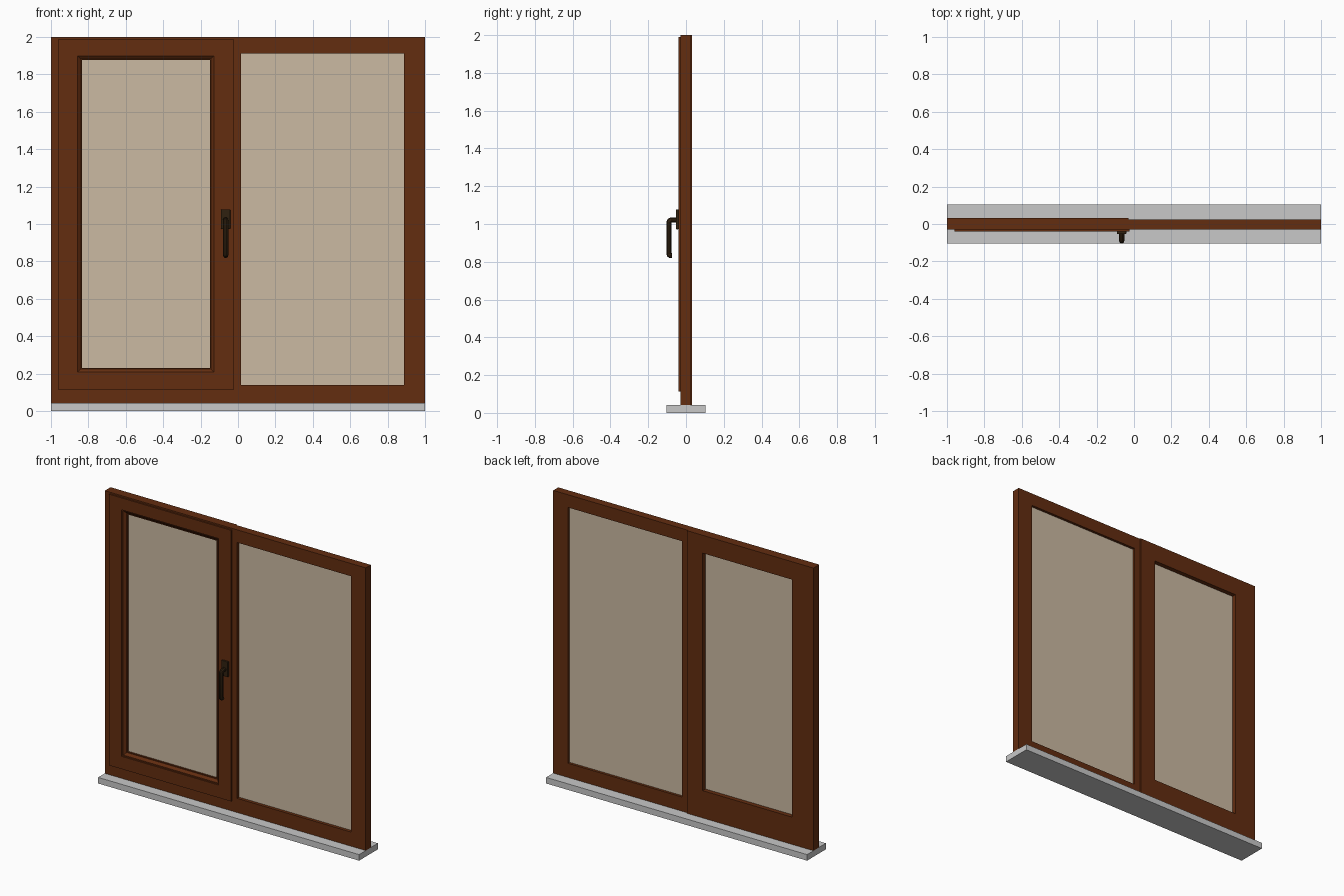
import bpy, bmesh
from mathutils import Vector

cube = bpy.data.objects.get("Cube")
if cube:
    bpy.data.objects.remove(cube, do_unlink=True)


def material(name, rgb):
    m = bpy.data.materials.new(name)
    m.use_nodes = True
    m.diffuse_color = (*rgb, 1)
    m.node_tree.nodes["Principled BSDF"].inputs["Base Color"].default_value = (*rgb, 1)
    return m


WOOD = material("brown wood", (0.125, 0.026, 0.005))
GLASS = material("tan glass", (0.60, 0.49, 0.36))
STONE = material("grey sill", (0.58, 0.58, 0.58))
METAL = material("dark bronze", (0.03, 0.015, 0.005))


def finish(name, bm, mat):
    bmesh.ops.recalc_face_normals(bm, faces=bm.faces)
    mesh = bpy.data.meshes.new(name)
    bm.to_mesh(mesh)
    bm.free()
    mesh.materials.append(mat)
    obj = bpy.data.objects.new(name, mesh)
    bpy.context.collection.objects.link(obj)
    return obj


def box(name, low, high, mat, bevel=0):
    bm = bmesh.new()
    bmesh.ops.create_cube(bm, size=1)
    low, high = Vector(low), Vector(high)
    for v in bm.verts:
        v.co = (low + high) / 2 + v.co * (high - low)
    if bevel:
        bmesh.ops.bevel(bm, geom=bm.edges[:], offset=bevel, segments=2,
                        affect='EDGES', profile=0.5)
    return finish(name, bm, mat)


def inset(rect, d):
    x0, x1, z0, z1 = rect
    return (x0 + d, x1 - d, z0 + d, z1 - d)


def ring(name, loops, mat):
    """Closed rectangular frame skinned through (rectangle, depth) loops."""
    bm = bmesh.new()
    rows = []
    for (x0, x1, z0, z1), y in loops:
        rows.append([bm.verts.new((x, y, z)) for x, z in
                     ((x0, z0), (x1, z0), (x1, z1), (x0, z1))])
    for a, b in zip(rows, rows[1:] + rows[:1]):
        for i in range(4):
            j = (i + 1) % 4
            bm.faces.new((a[i], a[j], b[j], b[i]))
    return finish(name, bm, mat)


def pane(name, rect, y0, y1):
    x0, x1, z0, z1 = inset(rect, -0.004)
    return box(name, (x0, y0, z0), (x1, y1, z1), GLASS)


# Sill
box("sill", (-1, -0.103, 0), (1, 0.103, 0.042), STONE)

# Fixed unit on the model's left
fixed_outer = (-0.03, 1, 0.042, 2)
fixed_open = (0.015, 0.888, 0.14, 1.912)
ring("fixed_frame", [(fixed_outer, -0.03), (fixed_open, -0.03),
                     (fixed_open, 0.025), (fixed_outer, 0.025)], WOOD)
pane("fixed_glass", fixed_open, -0.008, 0.007)

# Outer frame of the opening unit
casement_outer = (-1, -0.03, 0.042, 2)
bead = (-0.865, -0.12, 0.2, 1.907)
ring("casement_frame", [(casement_outer, -0.03), (bead, -0.03),
                        (bead, 0.033), (casement_outer, 0.033)], WOOD)

# Opening sash with stepped, sloped glazing bead
sash_outer = (-0.96, -0.024, 0.112, 1.99)
opening = inset(bead, 0.031)
ring("sash", [(sash_outer, -0.03), (sash_outer, -0.04), (bead, -0.04),
              (bead, -0.032), (inset(bead, 0.008), -0.032),
              (inset(bead, 0.025), -0.018), (opening, -0.018),
              (opening, 0.033), (bead, 0.033), (bead, -0.03)], WOOD)
pane("sash_glass", opening, -0.008, 0.002)

# Handle: rose plate and bent lever
hx = -0.066
box("handle_rose", (hx - 0.025, -0.054, 0.972), (hx + 0.025, -0.038, 1.078), METAL, 0.004)

curve = bpy.data.curves.new("handle_lever", 'CURVE')
curve.dimensions = '3D'
curve.bevel_depth = 0.014
curve.bevel_resolution = 3
curve.use_fill_caps = True
path = [(-0.045, 1.022), (-0.078, 1.022), (-0.087, 1.018), (-0.091, 1.008),
        (-0.091, 0.845), (-0.089, 0.836), (-0.083, 0.832), (-0.075, 0.832)]
spline = curve.splines.new('POLY')
spline.points.add(len(path) - 1)
for p, (y, z) in zip(spline.points, path):
    p.co = (hx, y, z, 1)
lever = bpy.data.objects.new("handle_lever", curve)
bpy.context.collection.objects.link(lever)
curve.materials.append(METAL)

# Turn the lever into a smooth mesh
bpy.ops.object.select_all(action='DESELECT')
lever.select_set(True)
bpy.context.view_layer.objects.active = lever
bpy.ops.object.convert(target='MESH')
bpy.ops.object.shade_smooth_by_angle()
